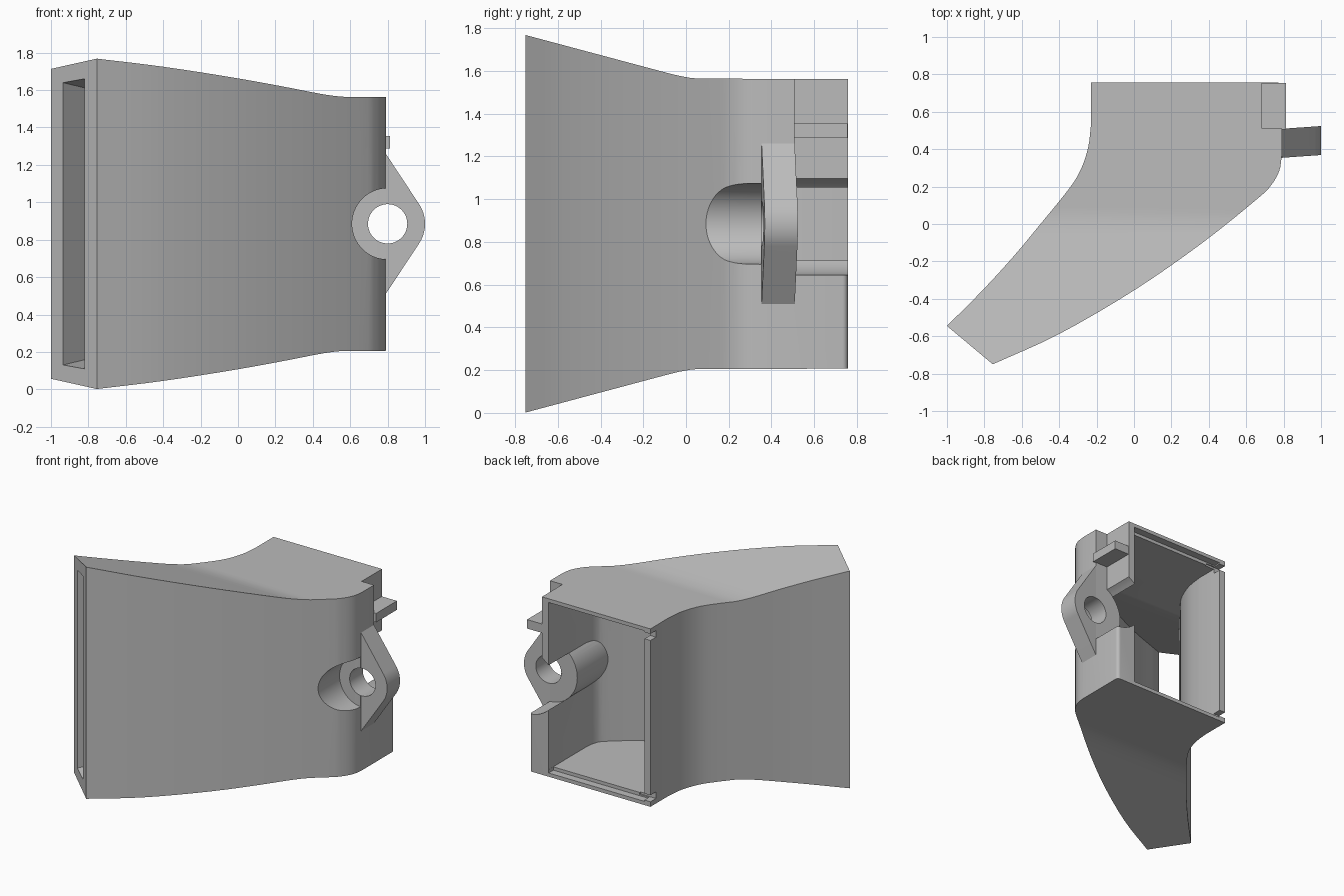
import bpy, bmesh, math
from mathutils import Vector

cube = bpy.data.objects.get("Cube")
if cube:
    bpy.data.objects.remove(cube, do_unlink=True)

grey = bpy.data.materials.new("plain grey")
grey.use_nodes = True
grey.diffuse_color = (0.5, 0.5, 0.5, 1)
grey.node_tree.nodes["Principled BSDF"].inputs["Base Color"].default_value = (0.5, 0.5, 0.5, 1)

AXES = {"x": (1, 2, 0), "y": (0, 2, 1), "z": (0, 1, 2)}


def prism(name, outline, axis, lo, hi):
    """Extrude a closed 2D outline along an axis."""
    a, b, c = AXES[axis]
    bm = bmesh.new()
    rings = []
    for level in (lo, hi):
        ring = []
        for u, v in outline:
            co = [0, 0, 0]
            co[a], co[b], co[c] = u, v, level
            ring.append(bm.verts.new(co))
        rings.append(ring)
        bm.faces.new(ring)
    n = len(outline)
    for i in range(n):
        j = (i + 1) % n
        bm.faces.new((rings[0][i], rings[0][j], rings[1][j], rings[1][i]))
    bmesh.ops.recalc_face_normals(bm, faces=bm.faces)
    mesh = bpy.data.meshes.new(name)
    bm.to_mesh(mesh)
    bm.free()
    mesh.materials.append(grey)
    obj = bpy.data.objects.new(name, mesh)
    bpy.context.collection.objects.link(obj)
    return obj


def box(name, x0, x1, y0, y1, z0, z1):
    return prism(name, [(x0, y0), (x1, y0), (x1, y1), (x0, y1)], "z", z0, z1)


def arc(cx, cy, r, start, end, n):
    angles = [math.radians(start + (end - start) * i / n) for i in range(n + 1)]
    return [(cx + r * math.cos(t), cy + r * math.sin(t)) for t in angles]


def cylinder(name, r, y0, y1):
    return prism(name, arc(0.80, 0.885, r, 0, 360, 64)[:-1], "y", y0, y1)


def smooth(points, n=4):
    """Catmull-Rom curve through the points."""
    p = [Vector(q) for q in points]
    p = [2 * p[0] - p[1]] + p + [2 * p[-1] - p[-2]]
    out = []
    for i in range(1, len(p) - 2):
        a, b, c, d = p[i - 1:i + 3]
        for k in range(n):
            t = k / n
            out.append(tuple(0.5 * (2 * b + (c - a) * t + (2 * a - 5 * b + 4 * c - d) * t ** 2
                                    + (3 * b - a - 3 * c + d) * t ** 3)))
    return out + [tuple(points[-1])]


def combine(target, other, operation):
    mod = target.modifiers.new("combine", "BOOLEAN")
    mod.operation, mod.solver, mod.object = operation, "EXACT", other
    bpy.context.view_layer.objects.active = target
    bpy.ops.object.modifier_apply(modifier=mod.name)
    bpy.data.objects.remove(other, do_unlink=True)


def side_outline(back, front_y, kink, front):
    """Side profile, symmetric about mid height, flaring to the front."""
    low = [(0.95, back)] + kink + [(front_y, front)]
    return low + [(y, 1.77 - z) for y, z in reversed(low)]


# Outer shell: plan outline trimmed by the flaring side profile
left = smooth([(-0.23, 0.53), (-0.245, 0.41), (-0.285, 0.29), (-0.35, 0.185), (-0.5, 0.0),
               (-0.65, -0.18), (-0.82, -0.365), (-1.0, -0.545)])
right = smooth([(-0.755, -0.75), (-0.4, -0.588), (0.0, -0.355), (0.36, -0.105), (0.66, 0.135),
                (0.735, 0.21), (0.777, 0.285), (0.79, 0.365)])
plan = [(-0.23, 0.757)] + left + right + arc(0.765, 0.732, 0.025, 0, 90, 6)
body = prism("duct_body", plan, "z", -0.2, 2)
bend = [(0.06, 0.206), (0.02, 0.202), (-0.03, 0.193), (-0.08, 0.181)]
combine(body, prism("side_trim", side_outline(0.207, -0.757, bend, 0.0), "x", -2, 2), "INTERSECT")

# Hollow channel, leaving a thick sleeve for the screw pocket
left = smooth([(-0.18, 0.53), (-0.2, 0.39), (-0.245, 0.265), (-0.31, 0.155), (-0.46, -0.03),
               (-0.61, -0.215), (-0.77, -0.41), (-0.935, -0.6)])
right = smooth([(-0.82, -0.695), (-0.43, -0.52), (-0.03, -0.29), (0.33, -0.04), (0.56, 0.14),
                (0.615, 0.21), (0.63, 0.3)])
plan = [(-0.18, 0.9)] + left + [(-0.999, -0.677), (-0.884, -0.772)] + right + [(0.63, 0.9)]
channel = prism("channel", plan, "z", -0.2, 2)
combine(channel, prism("channel_trim", side_outline(0.26, -0.85, [(0.0, 0.26)], 0.076), "x", -2, 2),
        "INTERSECT")
combine(channel, cylinder("sleeve", 0.24, -0.3, 0.51), "DIFFERENCE")
combine(body, channel, "DIFFERENCE")

# Back opening: rabbet, corner notches, side step and sleeve clearance
combine(body, box("rabbet", -0.179, 0.629, 0.7, 0.9, 0.235, 1.535), "DIFFERENCE")
for z in (0.245, 1.475):
    combine(body, box("corner_notch", -0.4, -0.1, 0.69, 0.9, z, z + 0.05), "DIFFERENCE")
combine(body, box("side_step", 0.685, 1.2, 0.51, 0.9, 0.885, 2), "DIFFERENCE")
combine(body, cylinder("clearance", 0.241, 0.511, 0.95), "DIFFERENCE")
combine(body, cylinder("screw_pocket", 0.19, -0.35, 0.352), "DIFFERENCE")

# Mounting ear, slightly skewed, with a screw hole
outline = [(0.74, 0.51), (0.79, 0.51)] + arc(0.81, 0.885, 0.19, -34, 34, 20) + [(0.79, 1.26), (0.74, 1.26)]
ear = prism("mounting_ear", outline, "y", 0.354, 0.509)
for v in ear.data.vertices:
    v.co.y += 0.07 * (v.co.x - 0.79)
combine(body, ear, "UNION")
combine(body, cylinder("screw_hole", 0.105, 0.2, 0.7), "DIFFERENCE")

# Small rail on the stepped side
tab = box("side_tab", 0.67, 0.812, 0.505, 0.755, 1.287, 1.355)
combine(body, tab, "UNION")

bpy.ops.object.select_all(action="DESELECT")
body.select_set(True)
bpy.context.view_layer.objects.active = body
bpy.ops.object.shade_smooth_by_angle(angle=math.radians(30))
